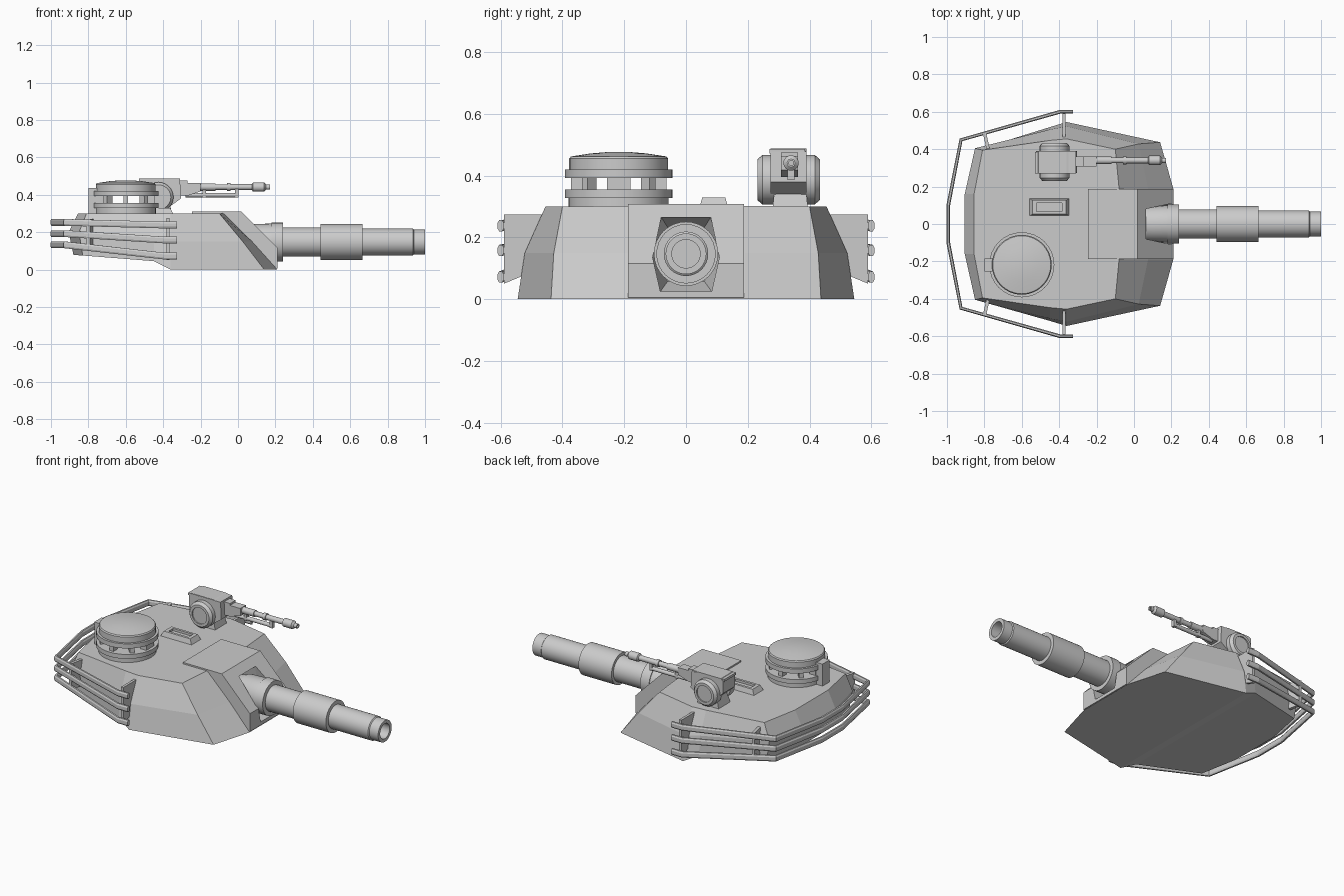
import bpy, bmesh, math
from math import cos, sin, pi, radians
from mathutils import Vector, Matrix

if "Cube" in bpy.data.objects:
    bpy.data.objects.remove(bpy.data.objects["Cube"])


def make(name, verts, faces, smooth=False):
    bm = bmesh.new()
    vs = [bm.verts.new(v) for v in verts]
    for f in faces:
        bm.faces.new([vs[i] for i in f])
    bmesh.ops.recalc_face_normals(bm, faces=bm.faces)
    me = bpy.data.meshes.new(name)
    bm.to_mesh(me)
    bm.free()
    ob = bpy.data.objects.new(name, me)
    bpy.context.collection.objects.link(ob)
    if smooth:
        bpy.ops.object.select_all(action='DESELECT')
        ob.select_set(True)
        bpy.context.view_layer.objects.active = ob
        bpy.ops.object.shade_smooth_by_angle(angle=radians(35))
    return ob


def loft(name, rings, smooth=False):
    """Closed skin over rings of equal length, capped at both ends."""
    n = len(rings[0])
    verts = [p for r in rings for p in r]
    faces = [(k*n+i, k*n+(i+1) % n, (k+1)*n+(i+1) % n, (k+1)*n+i)
             for k in range(len(rings)-1) for i in range(n)]
    faces += [tuple(range(n)), tuple(range((len(rings)-1)*n, len(rings)*n))]
    return make(name, verts, faces, smooth)


def lathe(name, profile, loc, axis='X', seg=32):
    """Turned part: profile of (distance along axis, radius)."""
    place = {'X': lambda t, a, b: (t, a, b), 'Y': lambda t, a, b: (b, t, a),
             'Z': lambda t, a, b: (a, b, t)}[axis]
    rings = [[Vector(loc) + Vector(place(t, r*cos(2*pi*i/seg), r*sin(2*pi*i/seg)))
              for i in range(seg)] for t, r in profile]
    return loft(name, rings, True)


def box(name, x, y, z, taper=(0, 0)):
    """Box from ranges; taper insets the top in x and y."""
    r = lambda k, l: [(x[0]+k*taper[0], y[0]+k*taper[1], l), (x[1]-k*taper[0], y[0]+k*taper[1], l),
                      (x[1]-k*taper[0], y[1]-k*taper[1], l), (x[0]+k*taper[0], y[1]-k*taper[1], l)]
    return loft(name, [r(0, z[0]), r(1, z[1])])


def prism_y(name, profile, y0, y1):
    return loft(name, [[(x, y, z) for x, z in profile] for y in (y0, y1)])


def cut(ob, cutter):
    m = ob.modifiers.new("cut", 'BOOLEAN')
    m.operation, m.object, m.solver = 'DIFFERENCE', cutter, 'EXACT'
    bpy.context.view_layer.objects.active = ob
    bpy.ops.object.modifier_apply(modifier=m.name)


# Turret shell: roof, middle and bottom outlines, mirrored in y
levels = [
    [(-.08, .19, .302), (-.10, .40, .30), (-.36, .455, .30), (-.45, .447, .30), (-.81, .395, .30), (-.855, .16, .30)],
    [(.075, .19, .15), (.025, .428, .15), (-.36, .522, .15), (-.45, .505, .165), (-.85, .405, .20), (-.905, .16, .20)],
    [(.21, .19, 0), (.14, .437, 0), (-.36, .545, 0), (-.45, .518, .045), (-.83, .40, .075), (-.88, .16, .078)],
]
rings = [half + [(x, -y, z) for x, y, z in reversed(half)] for half in levels]
n = 12
faces = [(k*n+i, k*n+(i+1) % n, (k+1)*n+(i+1) % n, (k+1)*n+i) for k in range(2) for i in range(n)]
for base in (0, 2*n):
    faces += [(base+i, base+i+1, base+n-2-i, base+n-1-i) for i in range(5)]
shell = make("turret_shell", [p for r in rings for p in r], faces)

# Gun shield block with a hexagonal recess
block = prism_y("gun_shield", [(-.245, .28), (-.245, .309), (.02, .309), (.212, .115), (.212, .005), (-.1, .005)],
                -.187, .187)
hexa = [(-.08, .265), (.08, .265), (.108, .135), (.083, .025), (-.083, .025), (-.108, .135)]
cutter = loft("recess_cutter", [[(x, y*k, .14+(z-.14)*k) for y, z in hexa]
                                for x, k in ((-.03, .72), (.06, 1), (.4, 1))])
cut(block, cutter)
cut(shell, cutter)
bpy.data.objects.remove(cutter)

# Main gun
lathe("main_gun", [(-.05, .07), (.04, .085), (.06, .095), (.18, .099), (.18, .104), (.24, .104), (.24, .078),
                   (.44, .078), (.44, .096), (.665, .096), (.665, .072), (.935, .072), (.94, .066),
                   (1.0, .066), (1.0, .046), (.85, .046)], (0, 0, .147))

# Commander cupola
cx, cy = -.6, -.218
lathe("cupola_base", [(.29, .162), (.328, .162), (.328, .174), (.355, .174), (.355, .12)], (cx, cy, 0), 'Z')
lathe("cupola_lid", [(.392, .12), (.392, .174), (.42, .174), (.42, .16), (.455, .16), (.462, .155),
                     (.472, .09), (.477, .03)], (cx, cy, 0), 'Z')
for i in range(8):
    rot = Matrix.Translation((cx, cy, 0)) @ Matrix.Rotation(i*pi/4, 4, 'Z')
    w = .038 if i % 4 == 0 else .013
    post = box("cupola_post", (.115, .155), (-w, w), (.35, .397))
    post.data.transform(rot)
box("cupola_hinge", (-.80, -.745), (-.255, -.185), (.28, .435))

# Roof sight with a recessed window
sight = box("roof_sight", (-.56, -.345), (.043, .137), (.295, .33), (.018, .01))
window = box("window_cutter", (-.52, -.385), (.068, .112), (.316, .40))
cut(sight, window)
bpy.data.objects.remove(window)

# Remote weapon mount
wx, wy = -.425, .335
box("weapon_pedestal", (-.50, -.35), (wy-.055, wy+.06), (.29, .37), (.02, .008))
for s, label in ((-1, "right"), (1, "left")):
    ob = lathe("weapon_drum_" + label, [(.04, .08), (.085, .08), (.101, .066), (.101, .05), (.094, .05)],
               (0, 0, 0), 'Y', 24)
    if s < 0:
        ob.data.transform(Matrix.Rotation(pi, 4, 'Z'))
    ob.data.transform(Matrix.Translation((wx, wy-.003, .387)))
prism_y("weapon_housing", [(-.525, .40), (-.525, .475), (-.51, .488), (-.36, .488), (-.31, .478),
                           (-.305, .38), (-.36, .34), (-.46, .34)], wy-.062, wy+.055)
box("weapon_top_plate", (-.53, -.31), (wy-.064, wy+.05), (.472, .486))
prism_y("weapon_receiver", [(-.32, .395), (-.32, .475), (-.27, .475), (-.27, .463), (-.20, .463),
                            (-.20, .418), (-.27, .395)], wy-.027, wy+.027)
lathe("weapon_barrel", [(-.25, .02), (-.12, .02), (-.12, .015), (-.06, .015), (-.06, .021), (-.04, .021),
                        (-.04, .016), (.075, .016), (.08, .025), (.14, .025), (.15, .014), (.17, .014),
                        (.17, .008), (.14, .008)], (0, wy+.005, .441), 'X', 16)
lathe("weapon_gas_tube", [(-.28, .012), (.0, .012)], (0, wy+.005, .398), 'X', 12)
for x in (-.19, -.015):
    box("weapon_tube_bracket", (x, x+.018), (wy-.006, wy+.016), (.386, .45))

# Stowage rails, each swept around the rear of the turret
for label, z0, z1 in (("top", .238, .252), ("middle", .158, .192), ("bottom", .072, .132)):
    half = [(-.325, .60, z0), (-.395, .60, z0), (-.925, .45, z1), (-.993, .10, z1)]
    path = [Vector(p) for p in half + [(x, -y, z) for x, y, z in reversed(half)]]
    sweep = []
    for i, p in enumerate(path):
        a = (p - path[max(i-1, 0)]).to_2d()
        b = (path[min(i+1, len(path)-1)] - p).to_2d()
        t = ((a.normalized() if a.length else Vector((0, 0))) +
             (b.normalized() if b.length else Vector((0, 0)))).normalized()
        side = Vector((-t.y, t.x, 0))
        sweep.append([p + side*u*.010 + Vector((0, 0, v*.018)) for u, v in
                      ((1, .5), (.5, 1), (-.5, 1), (-1, .5), (-1, -.5), (-.5, -1), (.5, -1), (1, -.5))])
    loft("stowage_rail_" + label, sweep)

# Rail brackets on both sides
for s in (-1, 1):
    front = [(.44, .275), (.59, .275), (.59, .05), (.53, .075)]
    loft("rail_bracket_front", [[(x, s*y, z) for y, z in front] for x in (-.383, -.367)])
    rear = [(-.775, .38), (-.80, .49)]
    loft("rail_bracket_rear", [[(x+d, s*y, z) for x, y, d in
                                [(*rear[0], -.009), (*rear[0], .009), (*rear[1], .009), (*rear[1], -.009)]]
                               for z in (.11, .27)])
